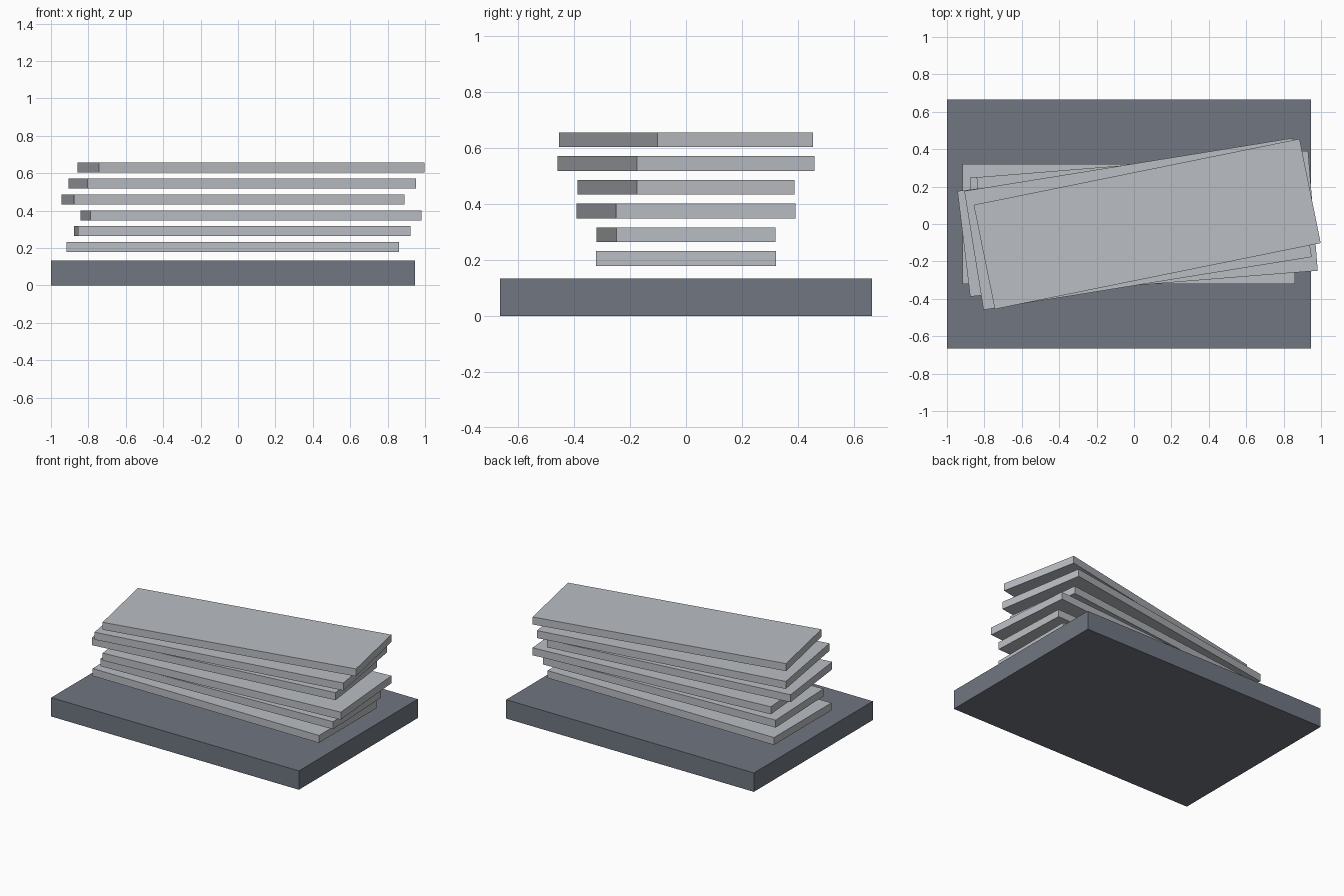
import bpy
from mathutils import Matrix

cube = bpy.data.objects.get("Cube")
if cube:
    bpy.data.objects.remove(cube, do_unlink=True)


def make_material(name, rgb):
    mat = bpy.data.materials.new(name)
    mat.use_nodes = True
    color = (*rgb, 1.0)
    mat.diffuse_color = color
    mat.node_tree.nodes["Principled BSDF"].inputs["Base Color"].default_value = color
    return mat


def make_slab(name, size, center, turn, mat):
    """Flat box with its size baked in, turned about its own vertical axis."""
    bpy.ops.mesh.primitive_cube_add(size=1, location=center, rotation=(0, 0, turn))
    slab = bpy.context.object
    slab.name = name
    slab.data.transform(Matrix.Diagonal((*size, 1)))
    slab.data.materials.append(mat)
    return slab


slate = make_material("slate_grey", (0.16, 0.18, 0.22))
pale = make_material("pale_grey", (0.49, 0.51, 0.54))

# Base block
CENTER_X = -0.0275
BASE_HEIGHT = 0.134
make_slab("base", (1.945, 1.333, BASE_HEIGHT),
          (CENTER_X, 0, BASE_HEIGHT / 2), 0, slate)

# Floating plates: each one turns a little further, alternates in depth
# and steps sideways in a repeating cycle of three
for i in range(6):
    depth = 0.569 if i % 2 else 0.644
    x = CENTER_X + 0.049 * (i % 3)
    z = 0.205 + 0.085 * i
    make_slab(f"plate_{i + 1}", (1.778, depth, 0.053), (x, 0, z), 0.04 * i, pale)
